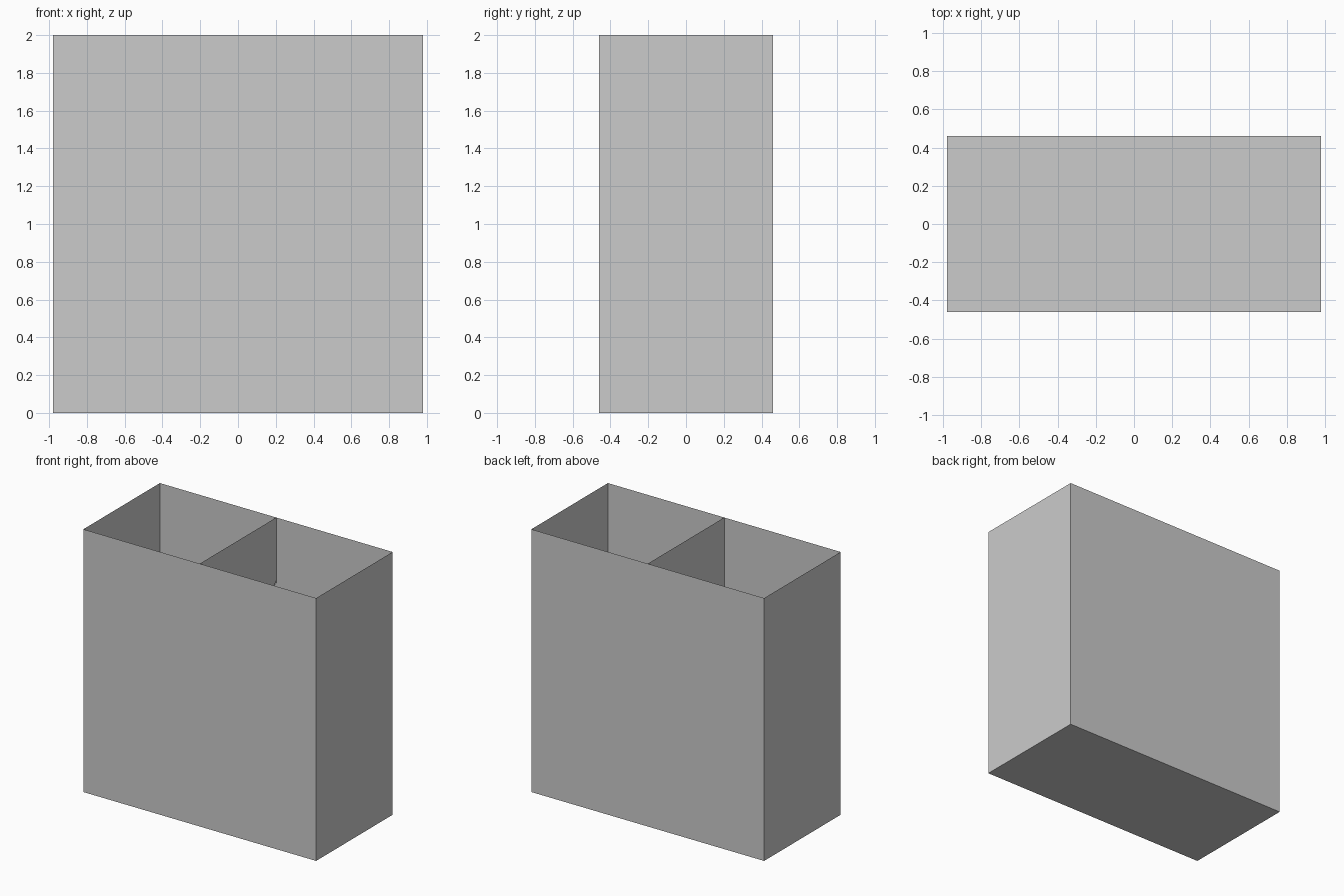
import bpy, bmesh, math

if "Cube" in bpy.data.objects:
    bpy.data.objects.remove(bpy.data.objects["Cube"])

W, D, H = 0.98, 0.46, 2.0                   # half width, half depth, height


def add_object(name, bm):
    mesh = bpy.data.meshes.new(name)
    bm.to_mesh(mesh)
    bm.free()
    obj = bpy.data.objects.new(name, mesh)
    bpy.context.collection.objects.link(obj)
    return obj


# Open-topped shell: thin sheet walls and a floor
bm = bmesh.new()
bmesh.ops.create_cube(bm, size=1)
for v in bm.verts:
    v.co = (v.co.x * 2 * W, v.co.y * 2 * D, (v.co.z + 0.5) * H)
top = [f for f in bm.faces if f.normal.z > 0.9]
bmesh.ops.delete(bm, geom=top, context='FACES_ONLY')
add_object("outer_walls", bm)

# Middle partition with an arched doorway against the back wall
centre, half, spring, rise, steps = 0.115, 0.345, 1.50, 0.21, 24
profile = [(-D, 0), (centre - half, 0)]
for i in range(steps + 1):
    a = math.pi * (1 - i / steps)
    profile.append((centre + half * math.cos(a), spring + rise * math.sin(a)))
profile += [(D, H), (-D, H)]
bm = bmesh.new()
face = bm.faces.new([bm.verts.new((0, y, z)) for y, z in profile])
bmesh.ops.triangulate(bm, faces=[face])
bmesh.ops.dissolve_limit(bm, angle_limit=0.01, verts=bm.verts[:], edges=bm.edges[:])
add_object("partition_wall", bm)
